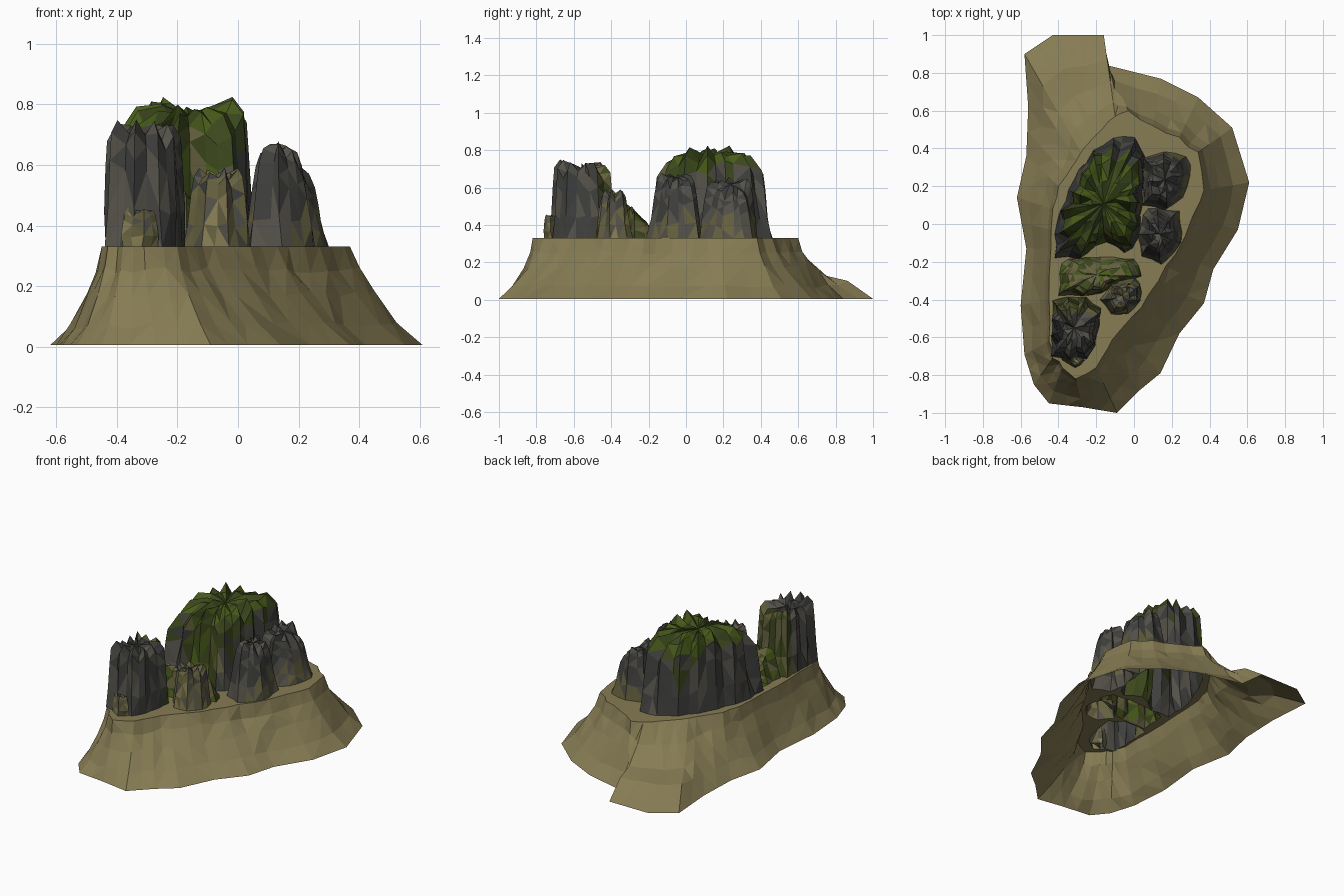
import bpy, bmesh, random
from mathutils import Vector
from mathutils.geometry import delaunay_2d_cdt

if "Cube" in bpy.data.objects:
    bpy.data.objects.remove(bpy.data.objects["Cube"])

random.seed(11)
FLOOR = 0.33


def material(name, rgb):
    m = bpy.data.materials.new(name)
    m.diffuse_color = (*rgb, 1)
    m.use_nodes = True
    m.node_tree.nodes["Principled BSDF"].inputs["Base Color"].default_value = m.diffuse_color
    return m


MATS = [material("tan_earth", (0.24, 0.20, 0.088)),
        material("dark_stone", (0.050, 0.050, 0.048)),
        material("grey_stone", (0.088, 0.083, 0.066)),
        material("olive_stone", (0.13, 0.12, 0.05)),
        material("moss", (0.065, 0.105, 0.010)),
        material("dark_moss", (0.045, 0.063, 0.012))]
TAN, DARK, GREY, OLIVE, MOSS, DMOSS = range(6)


def make_object(name, bm, paint=None):
    bmesh.ops.triangulate(bm, faces=bm.faces[:])
    bm.normal_update()
    for f in bm.faces:
        f.material_index = paint(f) if paint else TAN
    me = bpy.data.meshes.new(name)
    bm.to_mesh(me)
    bm.free()
    for m in MATS:
        me.materials.append(m)
    ob = bpy.data.objects.new(name, me)
    bpy.context.collection.objects.link(ob)
    return ob


def loft(bm, rings, cap=None):
    vr = [[bm.verts.new(p) for p in r] for r in rings]
    n = len(rings[0])
    for a, b in zip(vr, vr[1:]):
        for i in range(n):
            j = (i + 1) % n
            bm.faces.new((a[i], a[j], b[j], b[i]))
    if cap is not None:
        c = bm.verts.new(cap)
        for i in range(n):
            bm.faces.new((vr[-1][i], vr[-1][(i + 1) % n], c))


def resample(poly, n):
    pts = [Vector(p) for p in poly]
    seg = [(pts[(i + 1) % len(pts)] - p).length for i, p in enumerate(pts)]
    step, out, i, start = sum(seg) / n, [], 0, 0.0
    for k in range(n):
        d = k * step
        while d > start + seg[i] and i < len(seg) - 1:
            start += seg[i]
            i += 1
        out.append(pts[i].lerp(pts[(i + 1) % len(pts)], (d - start) / seg[i]))
    return out


def inside(p, poly):
    hit = False
    for a, b in zip(poly, poly[1:] + poly[:1]):
        if (a.y > p.y) != (b.y > p.y) and p.x < a.x + (p.y - a.y) * (b.x - a.x) / (b.y - a.y):
            hit = not hit
    return hit


def jit(s):
    return random.uniform(-s, s)


# Skirt: matching points on the foot outline and on the plateau rim
FOOT_RIM = [
    (-.45, -.95, -.38, -.76), (-.27, -.97, -.31, -.82), (-.09, -1.0, -.20, -.76),
    (.03, -.88, -.14, -.66), (.14, -.79, -.08, -.57), (.24, -.58, .04, -.44),
    (.37, -.42, .13, -.30), (.42, -.24, .22, -.16), (.55, -.03, .31, .04),
    (.61, .22, .37, .18), (.52, .51, .34, .38), (.34, .67, .24, .46),
    (.14, .77, .10, .52), (-.14, .84, -.03, .60), (-.16, 1.0, -.10, .57),
    (-.30, 1.0, -.17, .50), (-.43, 1.0, -.23, .44), (-.58, .90, -.28, .38),
    (-.56, .62, -.33, .30), (-.57, .36, -.40, .20), (-.62, .14, -.43, .08),
    (-.57, -.13, -.44, -.13), (-.60, -.43, -.45, -.40), (-.58, -.69, -.45, -.62),
    (-.53, -.85, -.43, -.71)]
TAIL = {14: 1, 15: 1, 16: 1, 17: .9, 18: .3}
cols = []
for i, p in enumerate(FOOT_RIM):
    j = (i + 1) % len(FOOT_RIM)
    q, w, w2 = FOOT_RIM[j], TAIL.get(i, 0), TAIL.get(j, 0)
    cols.append((Vector(p[:2]), Vector(p[2:]), w))
    cols.append(((Vector(p[:2]) + Vector(q[:2])) / 2,
                 (Vector(p[2:]) + Vector(q[2:])) / 2 + Vector((jit(.01), jit(.01))), (w + w2) / 2))

# Rings from foot to rim: (run, height) for the slope and for the low tail
SLOPE = [(0, .005), (.33, .07), (.66, .175), (.89, .255), (1, FLOOR)]
SPUR = [(0, .005), (.32, .10), (.58, .125), (.82, .22), (1, FLOOR)]
rings = []
for k in range(5):
    ring = []
    for a, b, w in cols:
        s = 0 if k in (0, 4) else 1 - .75 * w
        t = SLOPE[k][0] * (1 - w) + SPUR[k][0] * w + s * jit(.03)
        z = SLOPE[k][1] * (1 - w) + SPUR[k][1] * w + s * jit(.012)
        ring.append((*a.lerp(b, t), z))
    rings.append(ring)
bm = bmesh.new()
loft(bm, rings)
make_object("hill_skirt", bm)

feet = []


# Rock: fluted columns rising from a foot outline, rounded crown, open underneath
def rock(name, poly, columns, top, shrink, paint, height=None):
    n = columns * 2
    base = resample(poly, n)
    c = sum(base, Vector((0, 0))) / n
    height = height or (lambda p: top)
    # (height fraction, share of the shrink, crown scale)
    levels = [(0, 0, 1), (.3, .36, 1), (.68, .7, 1), (.9, 1, 1), (1, 1, .8), (.98, 1, .42)]
    tall = [random.uniform(.92, 1.0) if i % 2 == 0 else random.uniform(.8, .9) for i in range(n)]
    wide = [random.uniform(.95, 1.04) if i % 2 == 0 else random.uniform(.82, .93) for i in range(n)]
    turn = [jit(.012) for _ in range(n)]
    rings = []
    for k, (h, inset, crown) in enumerate(levels):
        ring = []
        for i, p in enumerate(base):
            s = (1 - inset * (1 - shrink)) * crown
            if k:
                s *= 1 + (wide[i] - 1) * (.6 if k == 1 else 1)
            elif i % 2:
                s *= .96
            xy = c + (p - c) * s + Vector((turn[i], -turn[i])) * (0 if k == 0 else 1)
            z = FLOOR + (height(xy) - FLOOR) * h * (tall[i] if k < 5 else .93 + jit(.05))
            ring.append((*xy, z))
        rings.append(ring)
    feet.append([Vector(p[:2]) for p in rings[0]])
    bm = bmesh.new()
    loft(bm, rings, (*c, FLOOR + (height(c) - FLOOR) * .88))
    make_object(name, bm, paint)


def mossy_paint(f):
    m = f.calc_center_median()
    if m.z > .71 or f.normal.z > .5:
        return random.choice((MOSS, DMOSS))
    if -.26 < m.x < -.04 and m.y < .04:
        return random.choice((MOSS, DMOSS, DMOSS, OLIVE))
    return random.choice((DARK, DARK, GREY, DMOSS if m.z > .55 else DARK))


def stone_paint(f):
    low = f.calc_center_median().z < .45
    return random.choice((OLIVE, GREY, GREY)) if low else random.choice((DARK, DARK, GREY))


def olive_paint(f):
    return random.choice((OLIVE, OLIVE, GREY, DARK if f.calc_center_median().z > .5 else TAN))


def low_moss_paint(f):
    return random.choice((MOSS, DMOSS, OLIVE, OLIVE))


def front_rock_paint(f):
    m = f.calc_center_median()
    return random.choice((OLIVE, DMOSS)) if m.y > -.48 else random.choice((DARK, DARK, GREY))


# Main crag: hollowed front face, lower toward its front, back and left ends
def crag_height(p):
    return .825 - .8 * max(0, -.02 - p.y) - .7 * max(0, p.y - .27) - .5 * max(0, -.3 - p.x)


rock("main_crag", [(-.42, -.18), (-.27, -.19), (-.20, -.11), (-.11, -.10), (-.04, -.17),
                   (.03, -.08), (.05, .15), (.06, .35), (.03, .45), (-.06, .48), (-.20, .41),
                   (-.32, .25), (-.37, .12), (-.42, 0)], 16, .82, .89, mossy_paint, crag_height)
rock("front_crag", [(-.44, -.70), (-.34, -.73), (-.23, -.71), (-.19, -.58), (-.17, -.45),
                    (-.26, -.38), (-.43, -.39)], 11, .75, .86, front_rock_paint)
rock("right_spire", [(.02, -.06), (.04, -.17), (.16, -.22), (.26, -.09), (.24, .07),
                     (.06, .09)], 8, .68, .66, stone_paint,
     lambda p: .69 - 1.0 * max(0, abs(p.x - .13) - .02))
rock("rear_right_spire", [(.04, .10), (.18, .07), (.28, .16), (.31, .34), (.20, .39),
                          (.05, .36)], 8, .65, .72, stone_paint,
     lambda p: .66 - 1.2 * max(0, p.x - .16))
rock("small_middle_rock", [(-.18, -.40), (-.11, -.49), (-.01, -.47), (.05, -.38),
                           (.02, -.28), (-.10, -.29)], 7, .59, .72, olive_paint)
rock("mossy_saddle", [(-.40, -.38), (-.20, -.38), (-.08, -.32), (.04, -.28), (.03, -.19),
                      (-.15, -.17), (-.39, -.19)], 10, .5, .82, low_moss_paint,
     lambda p: .53 - 1.0 * max(0, p.y + .32))
rock("front_stub", [(-.38, -.72), (-.32, -.76), (-.26, -.72), (-.31, -.67)], 4, .46, .7, olive_paint)

# Ledge: flat ground between the rim and the rock feet
rim = [Vector(p[:2]) for p in rings[-1]]
pts, edges = [], []
for loop in [rim] + feet:
    o, n = len(pts), len(loop)
    pts += loop
    edges += [(o + i, o + (i + 1) % n) for i in range(n)]
out = delaunay_2d_cdt(pts, edges, [], 0, 1e-5)
bm = bmesh.new()
vs = [bm.verts.new((p.x, p.y, FLOOR)) for p in out[0]]
for tri in out[2]:
    mid = sum((out[0][i] for i in tri), Vector((0, 0))) / len(tri)
    if inside(mid, rim) and not any(inside(mid, f) for f in feet):
        bm.faces.new([vs[i] for i in tri])
bmesh.ops.delete(bm, geom=[v for v in bm.verts if not v.link_faces], context='VERTS')
make_object("plateau_ledge", bm)
